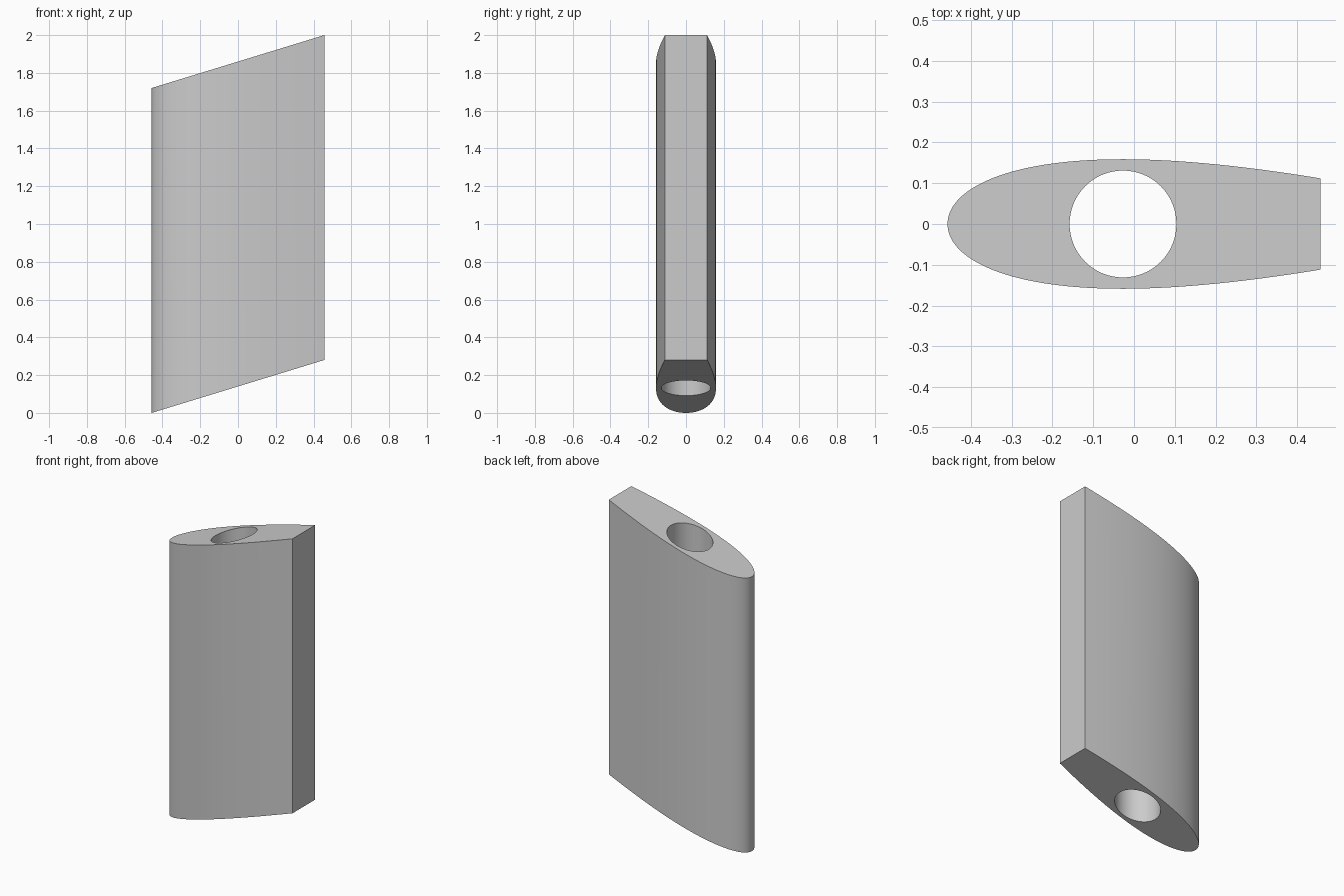
import bpy, bmesh, math

cube = bpy.data.objects.get("Cube")
if cube:
    bpy.data.objects.remove(cube)

LENGTH, CHORD, THICK = 0.914, 1.43, 0.222   # blunt-ended foil section
HEIGHT, RISE = 1.72, 0.28                   # wall height, slope of both ends
HOLE_X, HOLE_R = -0.027, 0.131
STEPS, HOLE_SIDES = 48, 64


def half_thickness(d):
    """Half thickness of the foil at distance d from its nose."""
    s = d / CHORD
    return 5 * THICK * CHORD * (0.2969 * math.sqrt(s) - 0.126 * s - 0.3516 * s**2
                                + 0.2843 * s**3 - 0.1015 * s**4)


def add_loop(bm, points):
    verts = [bm.verts.new((x, y, 0)) for x, y in points]
    return [bm.edges.new((v, verts[i - 1])) for i, v in enumerate(verts)]


# Section outline, with points packed toward the rounded nose
dist = [LENGTH * (i / STEPS) ** 2 for i in range(STEPS + 1)]
upper = [(d - LENGTH / 2, half_thickness(d)) for d in dist]
outline = upper + [(x, -y) for x, y in reversed(upper[1:])]
angles = [2 * math.pi * i / HOLE_SIDES for i in range(HOLE_SIDES)]
hole = [(HOLE_X + HOLE_R * math.cos(a), HOLE_R * math.sin(a)) for a in angles]

# Fill between the outline and the hole, then raise it into a solid
bm = bmesh.new()
edges = add_loop(bm, outline) + add_loop(bm, hole)
bmesh.ops.triangle_fill(bm, edges=edges, use_beauty=True)
raised = bmesh.ops.extrude_face_region(bm, geom=bm.faces[:], use_keep_orig=True)
top = [g for g in raised["geom"] if isinstance(g, bmesh.types.BMVert)]
bmesh.ops.translate(bm, verts=top, vec=(0, 0, HEIGHT))

# Slant both ends
for v in bm.verts:
    v.co.z += RISE * (v.co.x / LENGTH + 0.5)
bmesh.ops.recalc_face_normals(bm, faces=bm.faces[:])

mesh = bpy.data.meshes.new("foil_strut")
bm.to_mesh(mesh)
bm.free()
strut = bpy.data.objects.new("foil_strut", mesh)
bpy.context.collection.objects.link(strut)

# Plain grey finish
grey = bpy.data.materials.new("light_grey")
grey.use_nodes = True
color = (0.6, 0.6, 0.6, 1)
grey.diffuse_color = color
grey.node_tree.nodes["Principled BSDF"].inputs["Base Color"].default_value = color
mesh.materials.append(grey)

# Smooth the walls, keep the rims and rear corners sharp
bpy.context.view_layer.objects.active = strut
strut.select_set(True)
bpy.ops.object.shade_smooth_by_angle(angle=math.radians(30))
